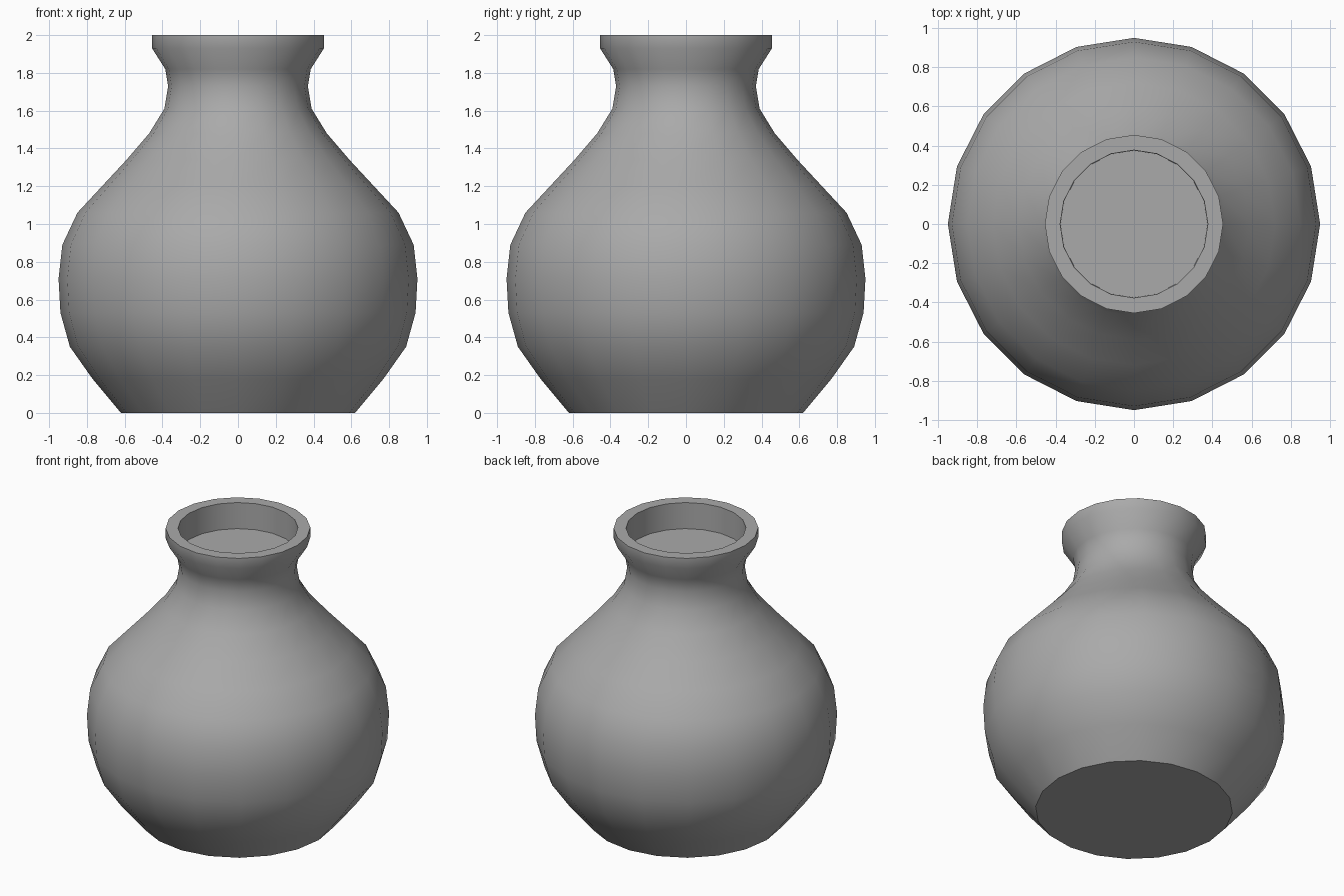
import bpy, bmesh, math

cube = bpy.data.objects.get("Cube")
if cube:
    bpy.data.objects.remove(cube, do_unlink=True)

SIDES = 20

# Plain grey clay
clay = bpy.data.materials.new("grey_clay")
clay.use_nodes = True
colour = (0.4, 0.4, 0.4, 1)
clay.diffuse_color = colour
clay.node_tree.nodes["Principled BSDF"].inputs["Base Color"].default_value = colour


def lathe(name, profile, material):
    """Turn a radius/height profile around z and close both ends with a cap."""
    bm = bmesh.new()
    rings = []
    for radius, height in profile:
        rings.append([bm.verts.new((radius * math.cos(math.tau * i / SIDES),
                                    radius * math.sin(math.tau * i / SIDES),
                                    height)) for i in range(SIDES)])
    for low, high in zip(rings, rings[1:]):
        for i in range(SIDES):
            j = (i + 1) % SIDES
            bm.faces.new((low[i], low[j], high[j], high[i]))
    bm.faces.new(reversed(rings[0]))
    bm.faces.new(rings[-1])
    bmesh.ops.recalc_face_normals(bm, faces=bm.faces)
    mesh = bpy.data.meshes.new(name)
    bm.to_mesh(mesh)
    bm.free()
    mesh.materials.append(material)
    obj = bpy.data.objects.new(name, mesh)
    bpy.context.collection.objects.link(obj)
    bpy.ops.object.select_all(action='DESELECT')
    obj.select_set(True)
    bpy.context.view_layer.objects.active = obj
    bpy.ops.object.shade_smooth_by_angle(angle=math.radians(42))
    return obj


# Round belly, narrow neck, flared lip, then the shallow mouth and its floor
belly = [(0.62, 0), (0.77, 0.18), (0.89, 0.35), (0.94, 0.53), (0.95, 0.71),
         (0.93, 0.89), (0.85, 1.06), (0.72, 1.20), (0.59, 1.34)]
neck = [(0.47, 1.48), (0.39, 1.61), (0.37, 1.73), (0.385, 1.82)]
lip = [(0.455, 1.93), (0.455, 2.0)]
mouth = [(0.377, 2.0), (0.375, 1.82)]
lathe("pot", belly + neck + lip + mouth, clay)
